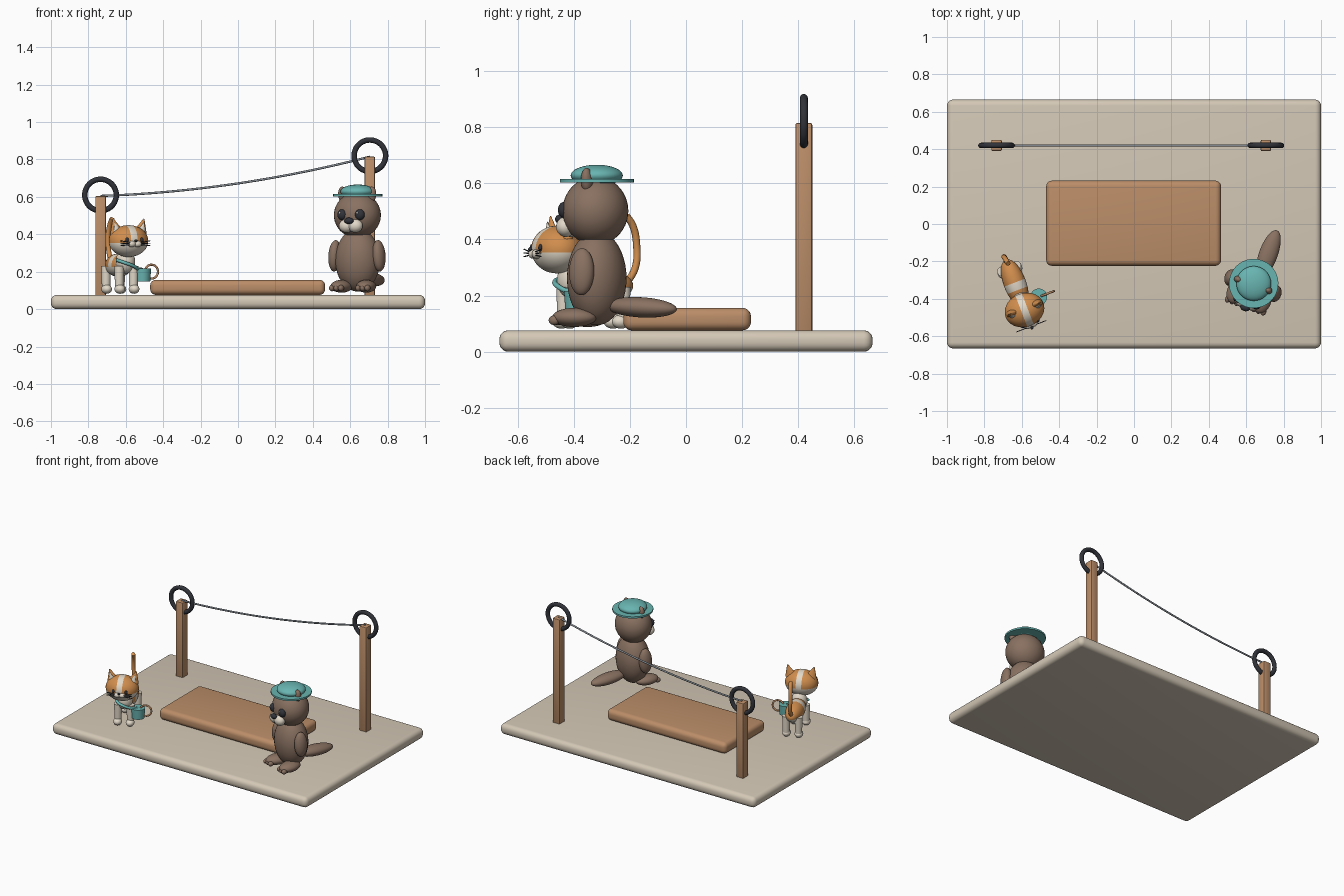
import bpy, bmesh, math
from mathutils import Matrix, Vector

cube = bpy.data.objects.get("Cube")
if cube:
    bpy.data.objects.remove(cube, do_unlink=True)


def material(name, *rgb):
    m = bpy.data.materials.new(name)
    m.use_nodes = True
    m.diffuse_color = (*rgb, 1)
    m.node_tree.nodes["Principled BSDF"].inputs["Base Color"].default_value = (*rgb, 1)
    return m


STONE = material("pale stone", .66, .58, .47)
WOOD = material("warm wood", .50, .27, .14)
BROWN = material("fur brown", .25, .165, .12)
TEAL = material("teal cloth", .14, .46, .44)
DARK = material("charcoal", .03, .033, .042)
ORANGE = material("ginger fur", .64, .27, .075)
CREAM = material("cream fur", .76, .69, .58)
GREY = material("rope grey", .25, .28, .31)

WORLD = Matrix.Identity(4)


def finish(name, bm, mats, matrix, smooth=True):
    mesh = bpy.data.meshes.new(name)
    for f in bm.faces:
        f.smooth = smooth
    bm.to_mesh(mesh)
    bm.free()
    for m in mats:
        mesh.materials.append(m)
    ob = bpy.data.objects.new(name, mesh)
    bpy.context.collection.objects.link(ob)
    ob.matrix_world = matrix
    return ob


def place(frame, loc, rot=(0, 0, 0)):
    turn = Matrix.Identity(4)
    for angle, axis in zip(rot, "XYZ"):
        turn = Matrix.Rotation(math.radians(angle), 4, axis) @ turn
    return frame @ Matrix.Translation(loc) @ turn


def ball(name, mat, frame, loc, radii, rot=(0, 0, 0), cuts=(), rule=None, second=None):
    """Ellipsoid; cuts are planes splitting it, rule picks the second colour."""
    bm = bmesh.new()
    bmesh.ops.create_uvsphere(bm, u_segments=36, v_segments=22, radius=1)
    for co, no in cuts:
        bmesh.ops.bisect_plane(bm, geom=bm.verts[:] + bm.edges[:] + bm.faces[:],
                               plane_co=co, plane_no=no)
    if rule:
        for f in bm.faces:
            f.material_index = int(rule(f.calc_center_median()))
    bm.transform(Matrix.Diagonal((*radii, 1)))
    return finish(name, bm, [mat, second] if second else [mat], place(frame, loc, rot))


def box(name, mat, loc, size, bevel, segments):
    bm = bmesh.new()
    bmesh.ops.create_cube(bm, size=1)
    bm.transform(Matrix.Diagonal((*size, 1)))
    bmesh.ops.bevel(bm, geom=bm.edges[:], offset=bevel, segments=segments,
                    profile=.5, affect='EDGES')
    ob = finish(name, bm, [mat], place(WORLD, loc))
    sharpen(ob)


def sharpen(ob):
    bpy.ops.object.select_all(action='DESELECT')
    ob.select_set(True)
    bpy.context.view_layer.objects.active = ob
    bpy.ops.object.shade_smooth_by_angle(angle=math.radians(35))


def cone(name, mat, frame, loc, r1, r2, depth, rot=(0, 0, 0), flat=1):
    bm = bmesh.new()
    bmesh.ops.create_cone(bm, cap_ends=True, segments=32, radius1=r1, radius2=r2, depth=depth)
    bm.transform(Matrix.Diagonal((1, flat, 1, 1)))
    sharpen(finish(name, bm, [mat], place(frame, loc, rot)))


def tube(name, mat, frame, points, radius, cyclic=False):
    curve = bpy.data.curves.new(name, 'CURVE')
    curve.dimensions = '3D'
    curve.bevel_depth, curve.bevel_resolution = radius, 4
    curve.use_fill_caps = True
    curve.resolution_u = 8
    spline = curve.splines.new('BEZIER')
    spline.bezier_points.add(len(points) - 1)
    for p, co in zip(spline.bezier_points, points):
        p.co = co
        p.handle_left_type = p.handle_right_type = 'AUTO'
    spline.use_cyclic_u = cyclic
    curve.materials.append(mat)
    ob = bpy.data.objects.new(name, curve)
    bpy.context.collection.objects.link(ob)
    ob.matrix_world = frame


def ring(name, mat, frame, loc, major, minor):
    """Upright ring in the local XZ plane."""
    steps = [math.tau * i / 16 for i in range(16)]
    pts = [Vector(loc) + Vector((math.cos(a), 0, math.sin(a))) * major for a in steps]
    tube(name, mat, frame, pts, minor, True)


SIDES = (("left", 1), ("right", -1))

# Ground slab and low deck
box("ground_slab", STONE, (0, 0, .038), (2, 1.33, .076), .032, 5)
box("low_deck", WOOD, (-.002, .004, .116), (.935, .455, .08), .03, 5)

# Posts, rings and the sagging rope
ends = []
for side, x, top in (("right", -.735, .605), ("left", .705, .815)):
    box(side + "_post", WOOD, (x, .42, (top + .06) / 2), (.056, .06, top - .06), .007, 2)
    ring(side + "_ring", DARK, WORLD, (x, .42, top + .005), .084, .0145)
    ends.append(Vector((x, .42, top)))
rope = []
for i in range(13):
    t = i / 12
    rope.append(ends[0].lerp(ends[1], t) - Vector((0, 0, .16 * t * (1 - t))))
tube("rope", GREY, WORLD, rope, .006)

# Otter: body, head and tail
OTTER = place(WORLD, (.64, -.318, 0), (0, 0, -20))
ball("otter_body", BROWN, OTTER, (0, 0, .262), (.122, .104, .168))
ball("otter_head", BROWN, OTTER, (0, -.005, .502), (.127, .116, .122))
ball("otter_tail", BROWN, OTTER, (.02, .175, .158), (.05, .135, .036), (-3, 0, 0))

# Otter: limbs and face
for side, s in SIDES:
    ball(f"otter_{side}_arm", BROWN, OTTER, (s * .125, -.012, .285), (.034, .046, .084), (0, -s * 4, 0))
    ball(f"otter_{side}_foot", BROWN, OTTER, (s * .07, -.06, .122), (.052, .08, .034), (0, 0, s * 8))
    for i in (-1, 0, 1):
        ball(f"otter_{side}_toe", BROWN, OTTER, (s * .075 + i * .026, -.125, .112), (.015, .02, .017))
    ball(f"otter_{side}_ear", BROWN, OTTER, (s * .08, -.008, .61), (.027, .021, .045), (0, s * 8, 0))
    ball(f"otter_{side}_eye", DARK, OTTER, (s * .05, -.105, .505), (.027, .022, .029))
    ball(f"otter_{side}_eye_glint", CREAM, OTTER, (s * .05 - .007, -.124, .515), (.005, .004, .006))
    ball(f"otter_{side}_cheek", CREAM, OTTER, (s * .025, -.108, .445), (.041, .034, .036))
ball("otter_nose", DARK, OTTER, (0, -.138, .472), (.026, .018, .017))

# Otter: brimmed hat
cone("hat_brim", TEAL, OTTER, (0, 0, .609), .132, .132, .012)
ball("hat_crown", TEAL, OTTER, (0, 0, .628), (.093, .093, .038))

# Cat: body, with ginger saddle over cream belly and chest
CAT = place(WORLD, (-.632, -.33, 0), (0, 0, 21))
ball("cat_body", CREAM, CAT, (0, .015, .235), (.06, .135, .062),
     cuts=[((0, 0, -.15), (0, 0, 1)), ((0, -.3, 0), (0, 1, 0)), ((0, .02, 0), (0, 1, 0))],
     rule=lambda c: c.z > -.15 and not -.3 < c.y < .02, second=ORANGE)
ball("cat_chest", CREAM, CAT, (0, -.085, .255), (.052, .05, .065))

# Cat: head with a cream blaze and cream lower face
ball("cat_head", CREAM, CAT, (-.003, -.138, .364), (.108, .09, .085),
     cuts=[((.17, 0, 0), (1, 0, 0)), ((-.17, 0, 0), (1, 0, 0)), ((0, 0, -.12), (0, 0, 1))],
     rule=lambda c: abs(c.x) > .17 and c.z > -.12, second=ORANGE)
ball("cat_nose", DARK, CAT, (0, -.242, .365), (.009, .007, .006))

# Cat: ears, eyes, muzzle, whiskers and legs
for side, s in SIDES:
    cone(f"cat_{side}_ear", ORANGE, CAT, (s * .078, -.13, .447), .037, .003, .075, (0, s * 16, 0), .6)
    cone(f"cat_{side}_inner_ear", CREAM, CAT, (s * .077, -.144, .441), .02, .002, .045, (0, s * 16, 0), .6)
    ball(f"cat_{side}_eye", DARK, CAT, (s * .042, -.219, .37), (.01, .007, .013))
    ball(f"cat_{side}_muzzle", CREAM, CAT, (s * .017, -.222, .348), (.022, .018, .017))
    for i in (-1, 0, 1):
        tube(f"cat_{side}_whisker", DARK, CAT,
             [(s * .028, -.232, .35 + i * .006), (s * .085, -.232, .352 + i * .013)], .0022)
    for end, y in (("front", -.098), ("hind", .098)):
        cone(f"cat_{side}_{end}_leg", CREAM, CAT, (s * .041, y, .165), .022, .026, .13)
        ball(f"cat_{side}_{end}_paw", CREAM, CAT, (s * .041, y - .008, .107), (.028, .033, .025))

# Cat: raised tail
tube("cat_tail", ORANGE, CAT,
     [(0, .125, .24), (0, .16, .30), (-.005, .167, .38), (0, .15, .45), (.004, .125, .484)], .013)

# Pail hung on a strap, with its hoop handle
tube("pail_strap", TEAL, CAT,
     [(-.055, -.1, .262), (-.03, -.135, .25), (.02, -.142, .232), (.06, -.12, .215), (.09, -.1, .212)], .009)
cone("pail", TEAL, CAT, (.093, -.1, .182), .04, .045, .07)
ring("pail_handle", WOOD, CAT, (.143, -.1, .2), .037, .006)
